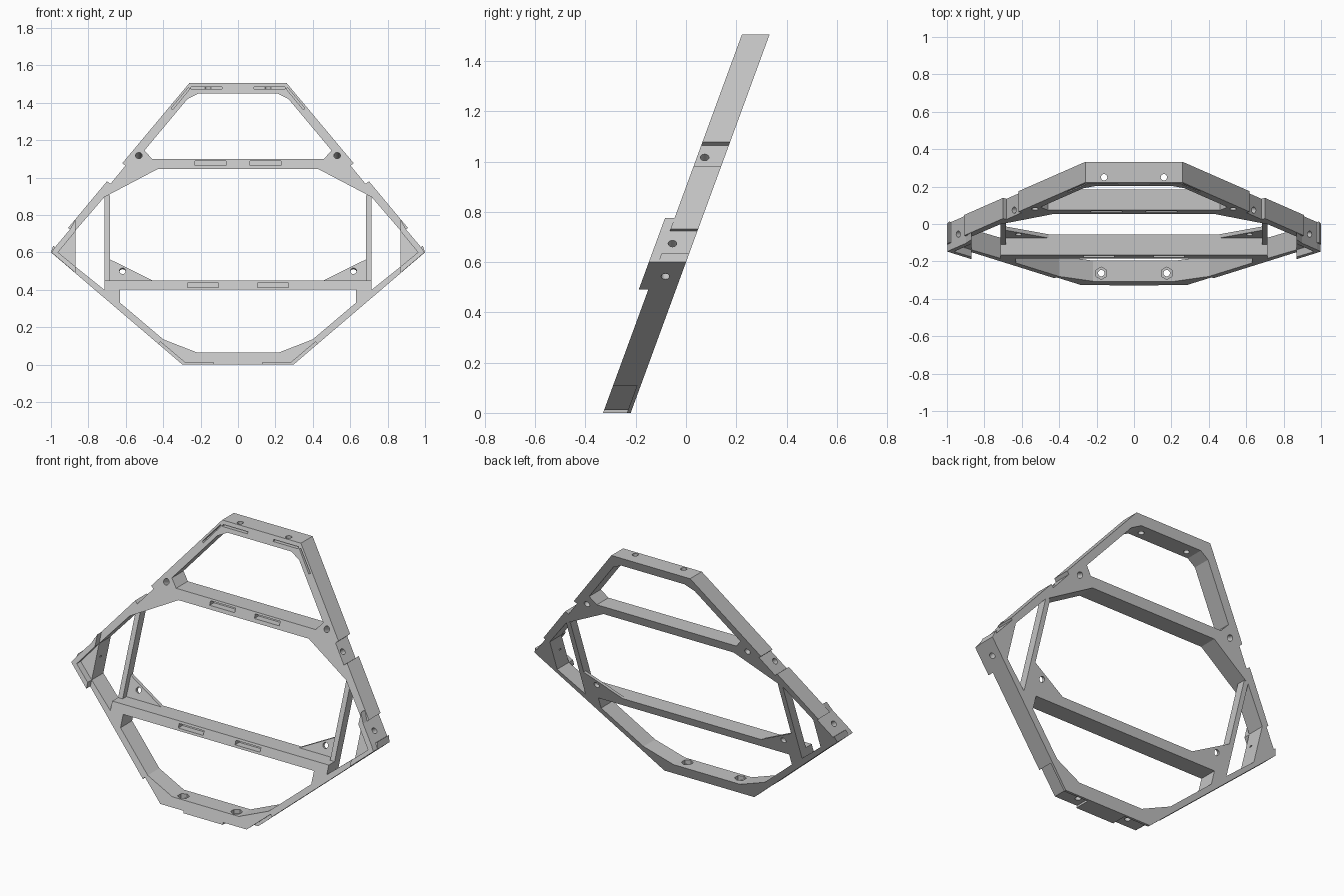
import bpy, bmesh, math
from mathutils import Vector

if "Cube" in bpy.data.objects:
    bpy.data.objects.remove(bpy.data.objects["Cube"])

SLOPE = 0.367      # backward lean of the frame
DEPTH = 0.11       # depth of the bars

grey = bpy.data.materials.new("light_grey")
grey.use_nodes = True
grey.diffuse_color = (0.55, 0.55, 0.55, 1)
grey.node_tree.nodes["Principled BSDF"].inputs["Base Color"].default_value = (0.55, 0.55, 0.55, 1)


def face_y(z):
    return -0.33 + SLOPE * z


def finish(name, bm):
    bmesh.ops.recalc_face_normals(bm, faces=bm.faces)
    mesh = bpy.data.meshes.new(name)
    bm.to_mesh(mesh)
    bm.free()
    mesh.materials.append(grey)
    obj = bpy.data.objects.new(name, mesh)
    bpy.context.collection.objects.link(obj)
    return obj


def prism(name, pts, d0=0, d1=DEPTH):
    """Front outline pushed back along y, leaning with the frame."""
    bm = bmesh.new()
    a, b = ([bm.verts.new((x, face_y(z) + d, z)) for x, z in pts] for d in (d0, d1))
    bm.faces.new(a)
    bm.faces.new(b[::-1])
    for i in range(len(pts)):
        j = (i + 1) % len(pts)
        bm.faces.new((a[i], b[i], b[j], a[j]))
    return finish(name, bm)


def rod(name, centre, axis, radius, length, sides=20):
    bm = bmesh.new()
    bmesh.ops.create_cone(bm, cap_ends=True, segments=sides, radius1=radius,
                          radius2=radius, depth=length)
    turn = Vector(axis).to_track_quat("Z", "Y").to_matrix().to_4x4()
    bm.transform(turn)
    bmesh.ops.translate(bm, verts=bm.verts, vec=centre)
    return finish(name, bm)


def both(pts):
    return pts + [(-x, z) for x, z in reversed(pts)]


def flip(pts, s):
    return [(s * x, z) for x, z in pts]


def rect(x0, x1, z0, z1):
    return [(x0, z0), (x1, z0), (x1, z1), (x0, z1)]


def cut(target, cutter):
    mod = target.modifiers.new("cut", "BOOLEAN")
    mod.operation = "DIFFERENCE"
    mod.solver = "EXACT"
    mod.object = cutter
    bpy.context.view_layer.objects.active = target
    bpy.ops.object.modifier_apply(modifier=mod.name)
    bpy.data.objects.remove(cutter)


# Main frame outline with stepped joints on the upper diagonals
outer = both([(0.26, 1.505), (0.618, 1.077), (0.602, 1.063), (0.682, 0.966), (0.70, 0.98),
              (0.908, 0.731), (0.898, 0.723), (0.978, 0.628), (0.988, 0.635),
              (1.0, 0.60), (0.297, 0)])
frame = prism("main_frame", outer)

# Three large openings
openings = [
    [(0.21, 1.45), (0.27, 1.42), (0.50, 1.145), (0.46, 1.10)],
    [(0.43, 1.045), (0.715, 0.895), (0.87, 0.715), (0.87, 0.524), (0.715, 0.40), (0.715, 0.45)],
    [(0.63, 0.40), (0.63, 0.33), (0.40, 0.135), (0.22, 0.065)],
]
for pts in openings:
    cut(frame, prism("opening_cutter", both(pts), -0.1, 0.25))

lean = Vector((0, 1, -SLOPE)).normalized()
for s in (1, -1):
    # Shallow slots in the cross bars
    for z in (0.425, 1.077):
        cut(frame, prism("slot_cutter", rect(s * 0.065 + s * 0.04 * (z < 1), s * 0.23 + s * 0.04 * (z < 1),
                                             z - 0.012, z + 0.012), -0.05, 0.04))
    # Thin grooves following the top corners
    cut(frame, prism("groove_cutter", rect(s * 0.085, s * 0.25, 1.473, 1.484), -0.05, 0.04))
    cut(frame, prism("groove_cutter", flip([(0.257, 1.475), (0.265, 1.48), (0.357, 1.37),
                                            (0.349, 1.363)], s), -0.05, 0.04))
    # Relief under the bottom corners, leaving a thin rear lip
    cut(frame, prism("relief_cutter", flip([(0.13, 0.012), (0.285, 0.012), (0.415, 0.122),
                                            (0.45, 0.08), (0.32, -0.05), (0.13, -0.05)], s),
                     -0.05, 0.095))
    # Bolt holes and nut pockets
    cut(frame, rod("hole_cutter", (s * 0.16, 0.25, 1.47), (0, 0, 1), 0.017, 0.3))
    cut(frame, rod("hole_cutter", (s * 0.175, -0.263, 0.03), (0, 0, 1), 0.017, 0.3))
    cut(frame, rod("nut_cutter", (s * 0.175, -0.263, 0.08), (0, 0, 1), 0.033, 0.08, 6))
    cut(frame, rod("hole_cutter", (s * 0.53, face_y(1.1) + 0.055, 1.10), lean, 0.018, 0.4))
    for x, z in ((0.645, 1.02), (0.935, 0.67)):
        cut(frame, rod("hole_cutter", (s * x, face_y(z) + 0.03, z), (s * 0.77, 0, 0.64), 0.017, 0.15))
    cut(frame, rod("hole_cutter", (s * 0.935, face_y(0.54) + 0.05, 0.54),
                   (s * 0.65, 0, -0.76), 0.017, 0.12))

for s, side in ((1, "left"), (-1, "right")):
    # Upright post set in the rear half
    prism(side + "_post", flip(rect(0.685, 0.715, 0.44, 0.905), s), 0.055, DEPTH)
    # Thin triangular gusset with a bolt hole
    gusset = prism(side + "_gusset", flip([(0.455, 0.449), (0.69, 0.449), (0.69, 0.565)], s), 0.09, DEPTH)
    cut(gusset, rod("hole_cutter", (s * 0.617, face_y(0.497) + 0.1, 0.497), lean, 0.017, 0.1))
    # Raised rim round the side corner
    prism(side + "_corner_rim", flip([(0.87, 0.775), (0.898, 0.723), (0.978, 0.628), (0.998, 0.60),
                                      (0.87, 0.491), (0.87, 0.524), (0.962, 0.60), (0.87, 0.712)], s),
          -0.038, 0.002)
